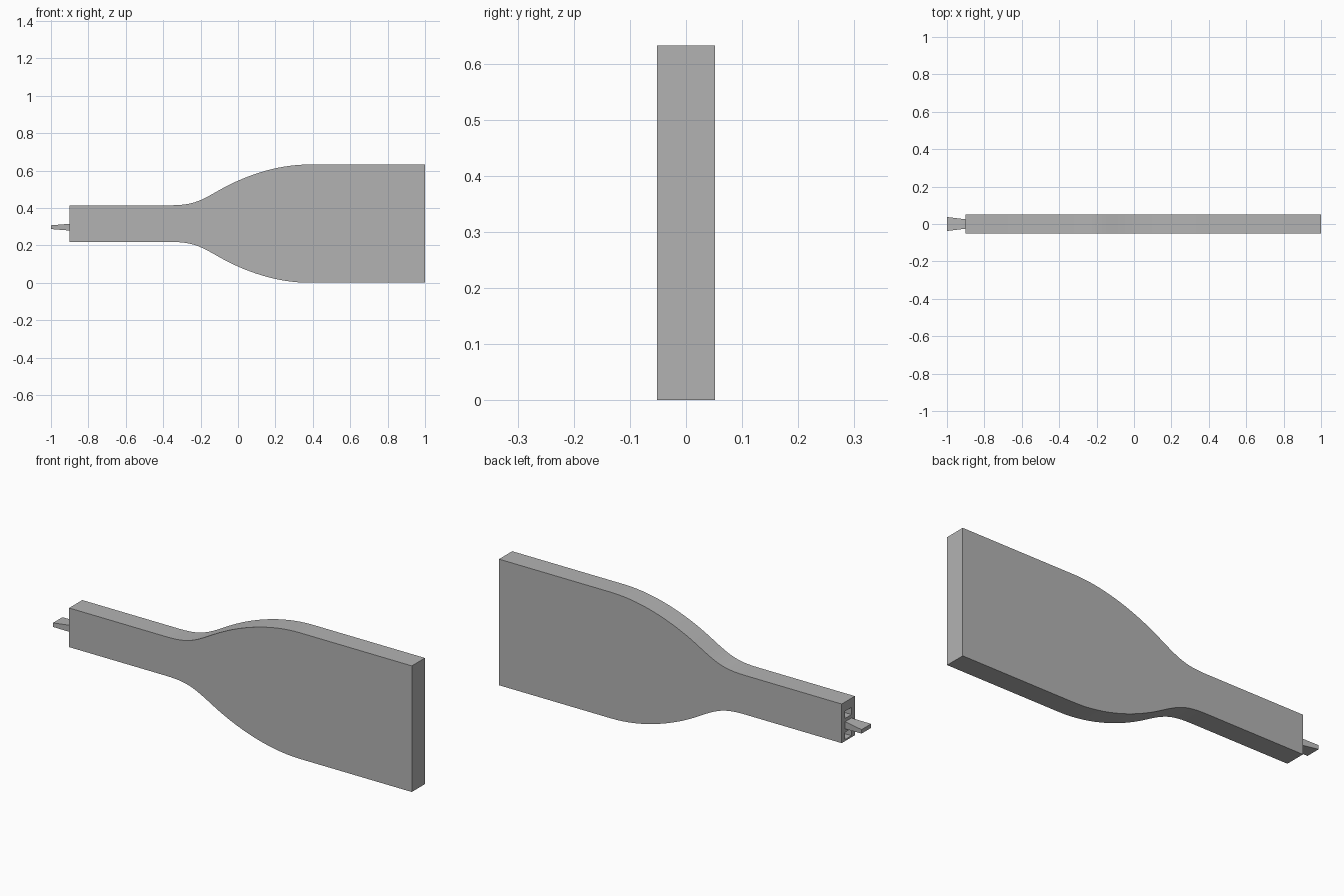
import bpy
import bmesh
from mathutils import Vector
from mathutils.geometry import interpolate_bezier

cube = bpy.data.objects.get("Cube")
if cube:
    bpy.data.objects.remove(cube, do_unlink=True)

HALF_Y = 0.052
MID_Z = 0.316
TONGUE_Z = 0.297

grey = bpy.data.materials.new("plain grey")
grey.use_nodes = True
grey.diffuse_color = (0.45, 0.45, 0.45, 1)
grey.node_tree.nodes["Principled BSDF"].inputs["Base Color"].default_value = grey.diffuse_color


def make_object(name, bm):
    bmesh.ops.recalc_face_normals(bm, faces=bm.faces[:])
    mesh = bpy.data.meshes.new(name)
    bm.to_mesh(mesh)
    bm.free()
    mesh.materials.append(grey)
    obj = bpy.data.objects.new(name, mesh)
    bpy.context.collection.objects.link(obj)
    return obj


def box(name, center, size):
    bm = bmesh.new()
    bmesh.ops.create_cube(bm, size=1)
    for v in bm.verts:
        v.co = Vector(center) + v.co * Vector(size)
    return make_object(name, bm)


def bezier(points, steps):
    return interpolate_bezier(*[Vector((x, 0, z)) for x, z in points], steps)


# Body outline: straight handle, S-curved shoulder, wide blade, mirrored below
shoulder = bezier([(-0.36, 0.414), (-0.24, 0.414), (-0.2, 0.438), (-0.1, 0.495)], 14)
shoulder += bezier([(-0.1, 0.495), (0, 0.552), (0.18, 0.632), (0.38, 0.632)], 18)[1:]
upper = [(-0.9, 0.414)] + [(p.x, p.z) for p in shoulder] + [(1, 0.632)]
outline = upper + [(x, 2 * MID_Z - z) for x, z in reversed(upper)]

bm = bmesh.new()
face = bm.faces.new([bm.verts.new((x, -HALF_Y, z)) for x, z in outline])
extruded = bmesh.ops.extrude_face_region(bm, geom=[face])
moved = [g for g in extruded["geom"] if isinstance(g, bmesh.types.BMVert)]
bmesh.ops.translate(bm, verts=moved, vec=(0, 2 * HALF_Y, 0))
body = make_object("paddle_body", bm)

# Two sockets in the handle end, above and below the tongue
bpy.context.view_layer.objects.active = body
for side in (-1, 1):
    cutter = box("socket_cutter", (-0.9, 0, TONGUE_Z + side * 0.053), (0.2, 0.05, 0.036))
    cutter.hide_render = True
    mod = body.modifiers.new("socket", "BOOLEAN")
    mod.operation = "DIFFERENCE"
    mod.solver = "EXACT"
    mod.object = cutter
    bpy.ops.object.modifier_apply(modifier=mod.name)
    bpy.data.objects.remove(cutter, do_unlink=True)

bpy.ops.object.select_all(action="DESELECT")
body.select_set(True)
bpy.ops.object.shade_smooth_by_angle()

# Tongue: widens sideways and thins towards its tip
tongue = box("end_tongue", (-0.95, 0, TONGUE_Z), (0.1, 1, 1))
for v in tongue.data.vertices:
    tip = v.co.x < -0.95
    v.co.y *= 0.075 if tip else 0.05
    v.co.z = TONGUE_Z + (v.co.z - TONGUE_Z) * (0.02 if tip else 0.036)
